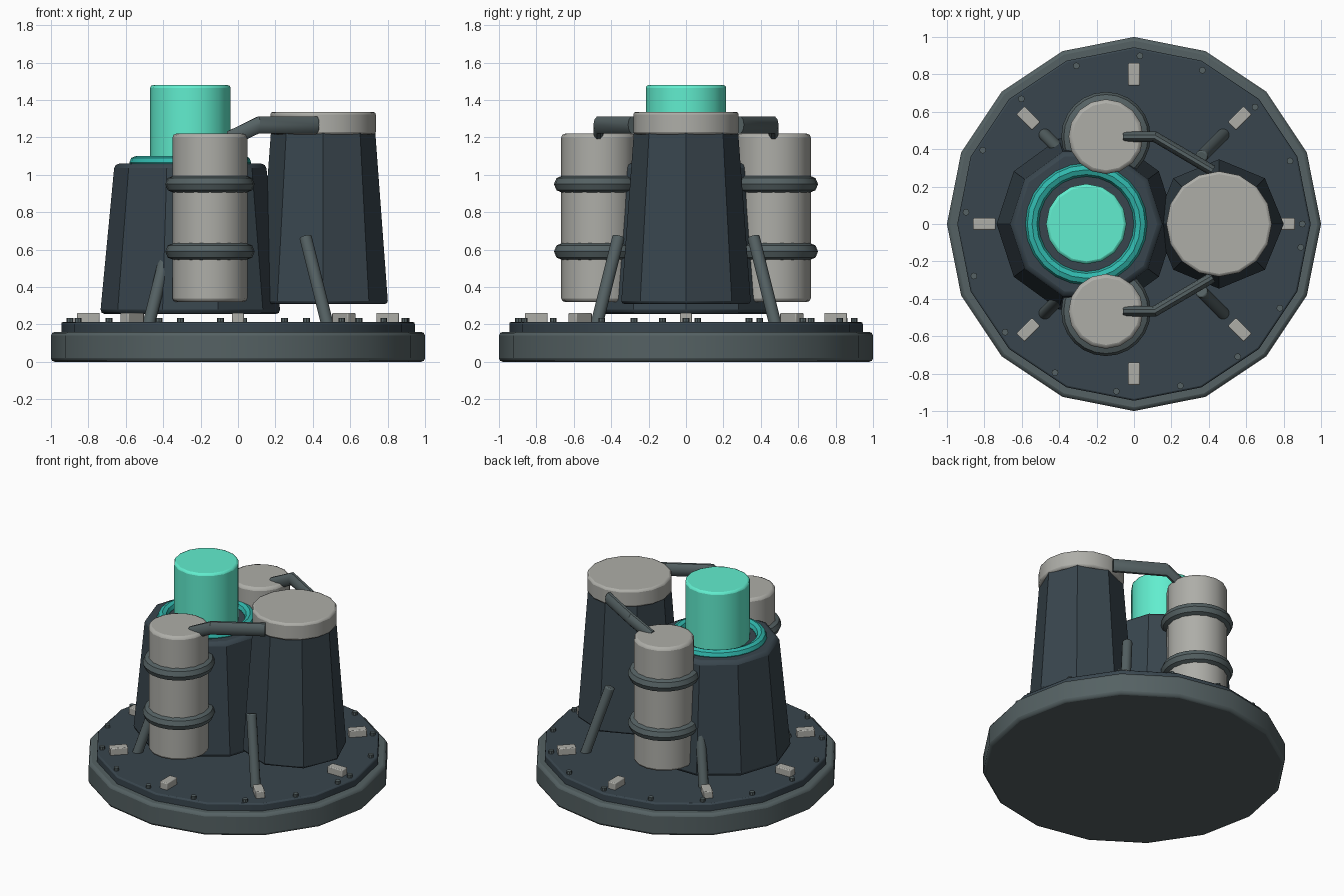
import bpy, bmesh
from math import sin, cos, pi, radians
from mathutils import Vector

if "Cube" in bpy.data.objects:
    bpy.data.objects.remove(bpy.data.objects["Cube"])


def material(name, rgb):
    m = bpy.data.materials.new(name)
    m.diffuse_color = (*rgb, 1)
    m.use_nodes = True
    m.node_tree.nodes["Principled BSDF"].inputs["Base Color"].default_value = m.diffuse_color
    return m


DARK = material("dark_slate", (0.04, 0.06, 0.075))
SLATE = material("mid_slate", (0.09, 0.12, 0.125))
PALE = material("pale_metal", (0.42, 0.42, 0.39))
GLOW = material("bright_teal", (0.12, 0.85, 0.62))
TEAL = material("deep_teal", (0.03, 0.48, 0.42))


def finish(ob, name, mat, bevel=0.0):
    ob.name = name
    ob.data.materials.append(mat)
    if bevel:
        b = ob.modifiers.new("bevel", "BEVEL")
        b.width, b.segments = bevel, 2
        b.limit_method, b.angle_limit = "ANGLE", radians(60)
    bpy.context.view_layer.objects.active = ob
    bpy.ops.object.select_all(action="DESELECT")
    ob.select_set(True)
    bpy.ops.object.shade_smooth_by_angle(angle=radians(32))
    return ob


def drum(name, mat, x, y, z0, z1, r0, r1, sides, bevel=0.0):
    """Upright prism or frustum with a corner on the +x axis."""
    bpy.ops.mesh.primitive_cone_add(vertices=sides, radius1=r0, radius2=r1, depth=z1 - z0,
                                    location=(x, y, (z0 + z1) / 2))
    ob = bpy.context.object
    # cone corners start on +y; turn the mesh so one lies on +x
    for v in ob.data.vertices:
        v.co = Vector((v.co.y, -v.co.x, v.co.z))
    return finish(ob, name, mat, bevel)


def ring(name, mat, x, y, z, major, minor, around=24, section=8):
    bpy.ops.mesh.primitive_torus_add(major_radius=major, minor_radius=minor, major_segments=around,
                                     minor_segments=section, location=(x, y, z))
    ob = finish(bpy.context.object, name, mat)
    ob.data.shade_smooth()
    return ob


def oval_pipe(name, mat, points, half_w, half_h, sides=10):
    """Sweep an upright oval along a path, mitred in plan."""
    pts = [Vector(p) for p in points]
    bm = bmesh.new()
    rings = []
    for i, p in enumerate(pts):
        d = Vector((0, 0, 0))
        if i > 0:
            d += (p - pts[i - 1]).normalized()
        if i < len(pts) - 1:
            d += (pts[i + 1] - p).normalized()
        side = Vector((-d.y, d.x, 0)).normalized()
        rings.append([bm.verts.new(p + side * half_w * cos(2 * pi * k / sides)
                                   + Vector((0, 0, half_h * sin(2 * pi * k / sides))))
                      for k in range(sides)])
    for a, b in zip(rings, rings[1:]):
        for k in range(sides):
            n = (k + 1) % sides
            bm.faces.new((a[k], a[n], b[n], b[k]))
    bm.faces.new(rings[0])
    bm.faces.new(rings[-1])
    bmesh.ops.recalc_face_normals(bm, faces=bm.faces)
    me = bpy.data.meshes.new(name)
    bm.to_mesh(me)
    bm.free()
    ob = bpy.data.objects.new(name, me)
    bpy.context.collection.objects.link(ob)
    return finish(ob, name, mat)


# Base and deck
drum("base", SLATE, 0, 0, 0, 0.16, 1.0, 1.0, 16, 0.02)
drum("deck_plate", DARK, 0, 0, 0.15, 0.213, 0.945, 0.945, 16, 0.01)

# Rim bolts, 22 degrees apart
for i in range(17):
    a = radians(22 * i)
    drum(f"bolt_{i + 1}", SLATE, 0.9 * cos(a), 0.9 * sin(a), 0.205, 0.235, 0.018, 0.018, 8)

# Deck clamps
for i in range(8):
    a = i * pi / 4
    bpy.ops.mesh.primitive_cube_add(size=1, location=(0.8 * cos(a), 0.8 * sin(a), 0.232),
                                    rotation=(0, 0, a))
    clamp = bpy.context.object
    clamp.scale = (0.12, 0.062, 0.06)
    bpy.ops.object.transform_apply(location=False, rotation=False, scale=True)
    finish(clamp, f"clamp_{i + 1}", PALE, 0.006)

# Main housing with its glowing core
CX = -0.255
drum("core_housing", DARK, CX, 0, 0.255, 1.06, 0.482, 0.405, 10, 0.025)
ring("core_collar", TEAL, CX, 0, 1.065, 0.29, 0.036)
drum("core", GLOW, CX, 0, 1.0, 1.48, 0.215, 0.215, 16, 0.015)

# Side tower with cap
drum("tower", DARK, 0.455, 0, 0.31, 1.24, 0.347, 0.278, 8, 0.015)
drum("tower_cap", PALE, 0.455, 0, 1.215, 1.337, 0.282, 0.282, 16, 0.015)

# Tanks, bands and pipes on both sides
for s, tag in ((-1, "front"), (1, "back")):
    y = 0.467 * s
    drum(f"{tag}_tank", PALE, -0.15, y, 0.32, 1.22, 0.2, 0.2, 16, 0.02)
    ring(f"{tag}_lower_band", SLATE, -0.15, y, 0.59, 0.193, 0.046)
    ring(f"{tag}_upper_band", SLATE, -0.15, y, 0.95, 0.193, 0.046)
    oval_pipe(f"{tag}_pipe", SLATE,
              [(-0.06, y, 1.185), (0.11, y, 1.267), (0.42, 0.285 * s, 1.267)], 0.029, 0.048)

# Diagonal struts
for sx in (-1, 1):
    for sy in (-1, 1):
        foot = Vector((0.48 * sx, 0.48 * sy, 0.19))
        head = Vector((0.36 * sx, 0.36 * sy, 0.67))
        axis = head - foot
        bpy.ops.mesh.primitive_cylinder_add(vertices=12, radius=0.034, depth=axis.length,
                                            location=(foot + head) / 2,
                                            rotation=axis.to_track_quat("Z", "Y").to_euler())
        finish(bpy.context.object,
               f"{'right' if sx > 0 else 'left'}_{'back' if sy > 0 else 'front'}_strut", SLATE, 0.008)
